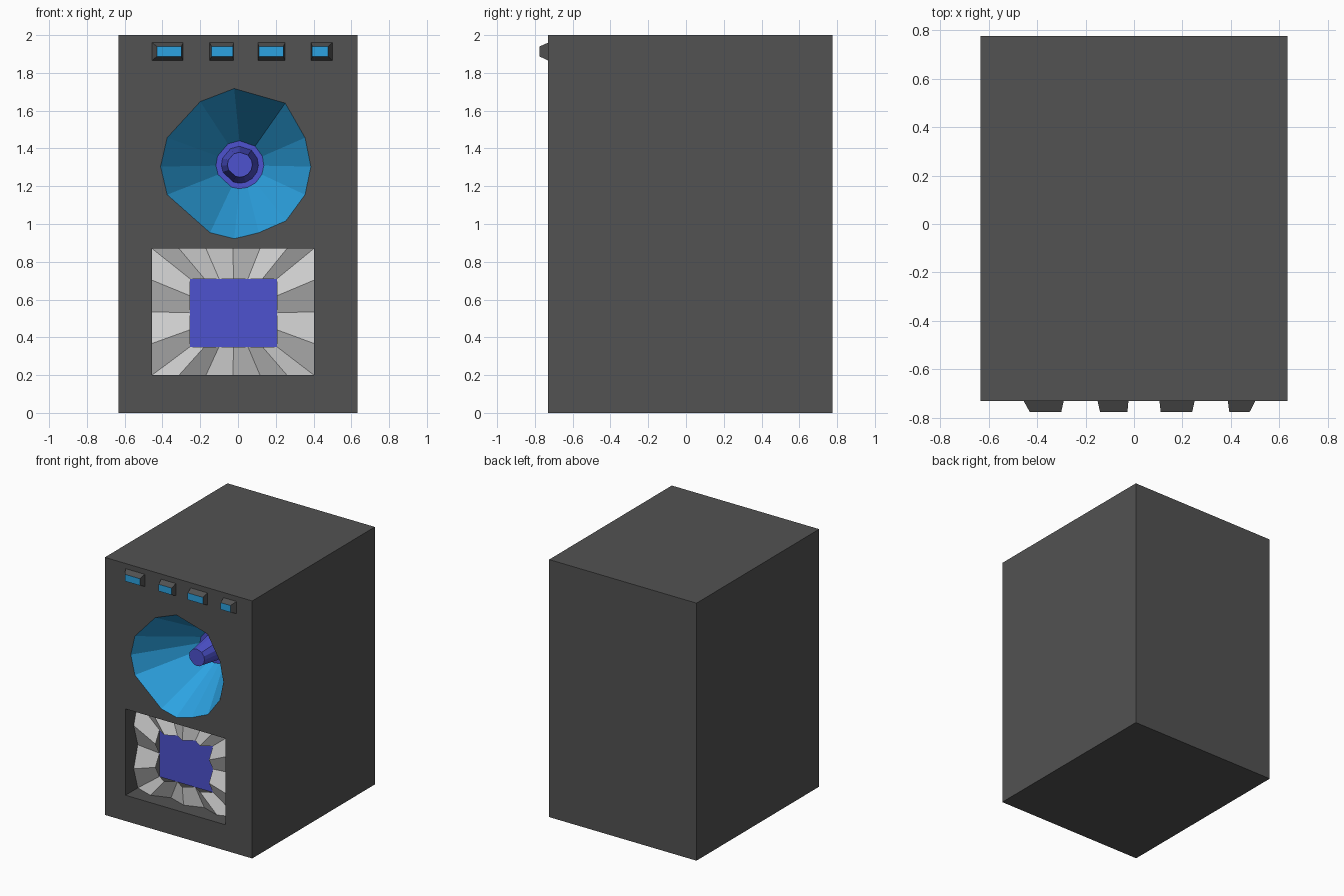
import bpy, bmesh
from mathutils import Vector

if "Cube" in bpy.data.objects:
    bpy.data.objects.remove(bpy.data.objects["Cube"])

FRONT, BACK = -0.73, 0.775


def material(name, rgb):
    m = bpy.data.materials.new(name)
    m.diffuse_color = (*rgb, 1)
    m.use_nodes = True
    m.node_tree.nodes["Principled BSDF"].inputs["Base Color"].default_value = m.diffuse_color
    return m


DARK = material("charcoal", (0.085, 0.085, 0.085))
BLUE = material("blue", (0.025, 0.36, 0.75))
VIOLET = material("violet", (0.075, 0.085, 0.62))


def finish(bm, name, *mats):
    me = bpy.data.meshes.new(name)
    bm.to_mesh(me)
    bm.free()
    for m in mats:
        me.materials.append(m)
    ob = bpy.data.objects.new(name, me)
    bpy.context.collection.objects.link(ob)
    return ob


def ring(bm, pts, y):
    return [bm.verts.new((x, y, z)) for x, z in pts]


def bridge(bm, a, b):
    n = len(a)
    return [bm.faces.new((a[i], a[(i + 1) % n], b[(i + 1) % n], b[i])) for i in range(n)]


def rect(x0, x1, z0, z1):
    return [(x0, z0), (x1, z0), (x1, z1), (x0, z1)]


def face_front(bm):
    # orient open sheets towards the viewer in front
    for f in bm.faces:
        f.normal_update()
        if f.normal.y > 0:
            f.normal_flip()


# woofer rim outline, slightly irregular
RIM = [(-0.02, 1.717), (0.25, 1.64), (0.355, 1.457), (0.386, 1.304), (0.355, 1.155),
       (0.254, 1.017), (0.11, 0.954), (-0.02, 0.922), (-0.148, 0.954), (-0.375, 1.155),
       (-0.41, 1.304), (-0.375, 1.457), (-0.20, 1.648)]
CX, CZ = 0.01, 1.314


def scaled_rim(r):
    out = []
    for x, z in RIM:
        d = Vector((x + 0.012, z - 1.32)).normalized() * r
        out.append((CX + d.x, CZ + d.y))
    return out


# cabinet with a round opening and a rectangular pocket in the front
bm = bmesh.new()
OUT = rect(-0.633, 0.633, 0, 2)
POCKET = rect(-0.455, 0.402, 0.20, 0.87)
outer = ring(bm, OUT, FRONT)
pocket = ring(bm, POCKET, FRONT)
rim = ring(bm, RIM, FRONT)
edges = []
for loop in (outer, pocket, rim):
    edges += [bm.edges.new((loop[i], loop[(i + 1) % len(loop)])) for i in range(len(loop))]
bmesh.ops.triangle_fill(bm, edges=edges, use_beauty=True, normal=(0, -1, 0))
back = ring(bm, OUT, BACK)
bridge(bm, outer, back)
bm.faces.new(back)
floor = ring(bm, POCKET, FRONT + 0.2)
bridge(bm, pocket, floor)
bm.faces.new(floor)
bmesh.ops.recalc_face_normals(bm, faces=bm.faces)
finish(bm, "cabinet", DARK)

# woofer cone
bm = bmesh.new()
bridge(bm, ring(bm, RIM, FRONT), ring(bm, scaled_rim(0.127), -0.30))
face_front(bm)
finish(bm, "woofer_cone", BLUE)

# centre plug with its flat collar
bm = bmesh.new()
collar = ring(bm, scaled_rim(0.127), -0.30)
base = ring(bm, scaled_rim(0.098), -0.30)
tip = ring(bm, scaled_rim(0.066), -0.52)
bridge(bm, collar, base)
bridge(bm, base, tip)
bm.faces.new(tip)
face_front(bm)
finish(bm, "woofer_plug", VIOLET)


# folded surround in the lower pocket
def divided(x0, x1, z0, z1, nx=6, nz=4):
    c = rect(x0, x1, z0, z1)
    pts = []
    for i, n in enumerate((nx, nz, nx, nz)):
        a, b = Vector(c[i]), Vector(c[(i + 1) % 4])
        pts += [tuple(a.lerp(b, k / n)) for k in range(n)]
    return pts


def zigzag(bm, pts, deep, shallow):
    return [bm.verts.new((x, FRONT + (shallow if i % 2 else deep), z))
            for i, (x, z) in enumerate(pts)]


bm = bmesh.new()
bridge(bm, zigzag(bm, divided(-0.455, 0.402, 0.20, 0.87), 0.15, 0.10),
       zigzag(bm, divided(-0.254, 0.206, 0.35, 0.71), 0.13, 0.08))
face_front(bm)
finish(bm, "folded_surround")

# flat lower panel
bm = bmesh.new()
PANEL = rect(-0.256, 0.208, 0.348, 0.712)
a, b = ring(bm, PANEL, FRONT + 0.13), ring(bm, PANEL, FRONT + 0.2)
bridge(bm, a, b)
bm.faces.new(a)
bm.faces.new(b)
bmesh.ops.recalc_face_normals(bm, faces=bm.faces)
finish(bm, "lower_panel", VIOLET)

# row of tapered buttons: base x range, then face x range
for i, (b0, b1, f0, f1) in enumerate([(-0.455, -0.29, -0.43, -0.30),
                                      (-0.15, -0.023, -0.14, -0.027),
                                      (0.105, 0.25, 0.11, 0.24),
                                      (0.387, 0.50, 0.393, 0.477)]):
    bm = bmesh.new()
    base = ring(bm, rect(b0, b1, 1.865, 1.96), FRONT)
    face = ring(bm, rect(f0, f1, 1.887, 1.94), -0.775)
    bridge(bm, base, face)
    bm.faces.new(base)
    cap = bm.faces.new(face)
    cap.material_index = 1
    bmesh.ops.recalc_face_normals(bm, faces=bm.faces)
    finish(bm, f"button_{i + 1}", DARK, BLUE)
